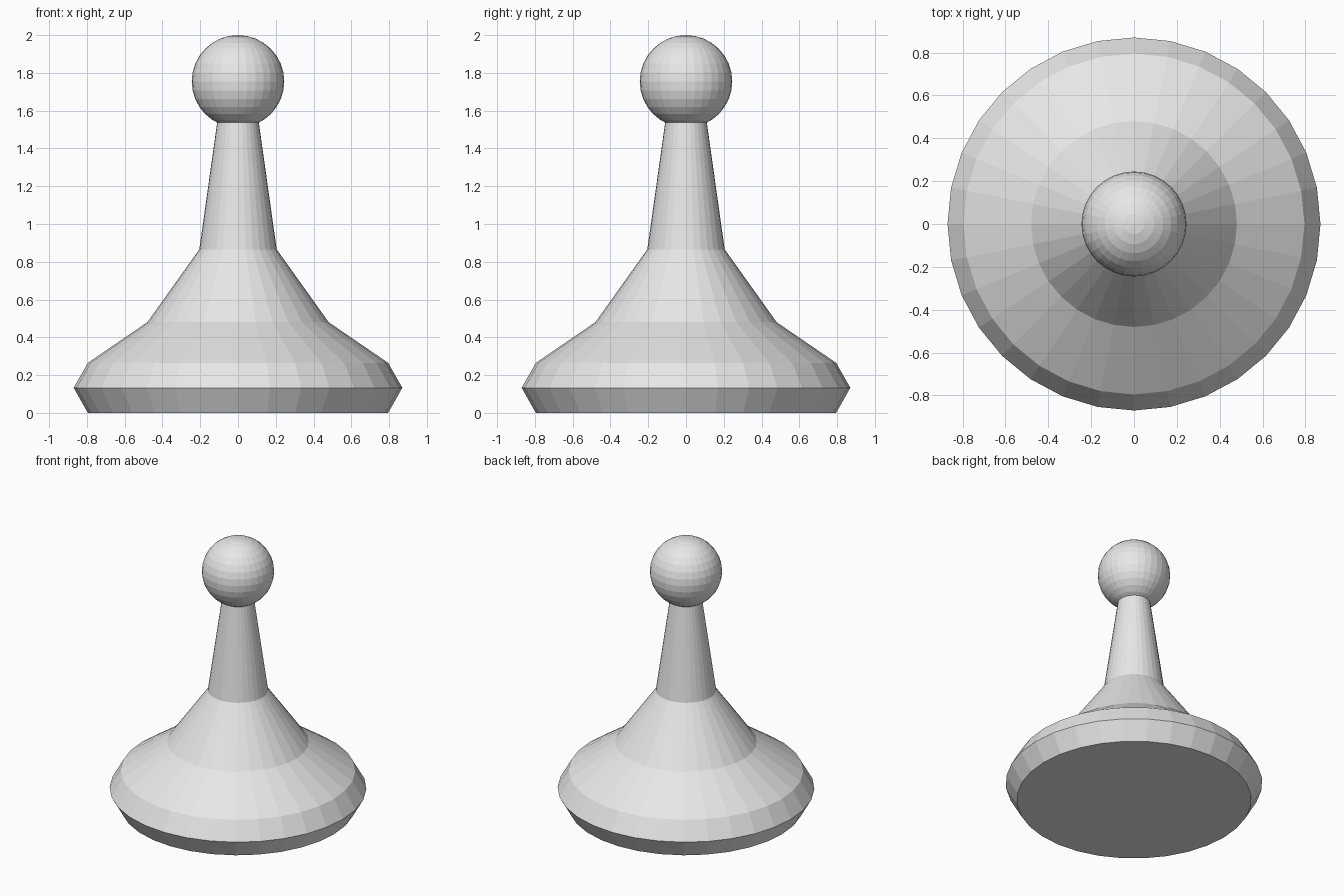
import bpy
import bmesh
from math import cos, sin, tau

SIDES = 32

cube = bpy.data.objects.get("Cube")
if cube:
    bpy.data.objects.remove(cube, do_unlink=True)

# Single plain grey material
grey = bpy.data.materials.new("plain_grey")
grey.use_nodes = True
colour = (0.8, 0.8, 0.8, 1)
grey.diffuse_color = colour
grey.node_tree.nodes["Principled BSDF"].inputs["Base Color"].default_value = colour


def add_object(name, bm):
    bmesh.ops.recalc_face_normals(bm, faces=bm.faces)
    mesh = bpy.data.meshes.new(name)
    bm.to_mesh(mesh)
    bm.free()
    mesh.materials.append(grey)
    obj = bpy.data.objects.new(name, mesh)
    bpy.context.collection.objects.link(obj)
    return obj


def lathe(name, profile):
    """Flat-faced turned solid from (radius, height) pairs, capped at both ends."""
    bm = bmesh.new()
    rings = [[bm.verts.new((r * cos(tau * i / SIDES), r * sin(tau * i / SIDES), z))
              for i in range(SIDES)] for r, z in profile]
    for low, high in zip(rings, rings[1:]):
        for i in range(SIDES):
            j = (i + 1) % SIDES
            bm.faces.new((low[i], low[j], high[j], high[i]))
    bm.faces.new(rings[0][::-1])
    bm.faces.new(rings[-1])
    return add_object(name, bm)


# Flared base and tapering neck, turned as one body
lathe("pawn_body", [(0.795, 0), (0.87, 0.133), (0.795, 0.265),
                    (0.48, 0.48), (0.205, 0.865), (0.107, 1.56)])

# Ball head resting on the neck
head_mesh = bmesh.new()
bmesh.ops.create_uvsphere(head_mesh, u_segments=SIDES, v_segments=16, radius=0.245)
head = add_object("ball_head", head_mesh)
head.location.z = 1.755
